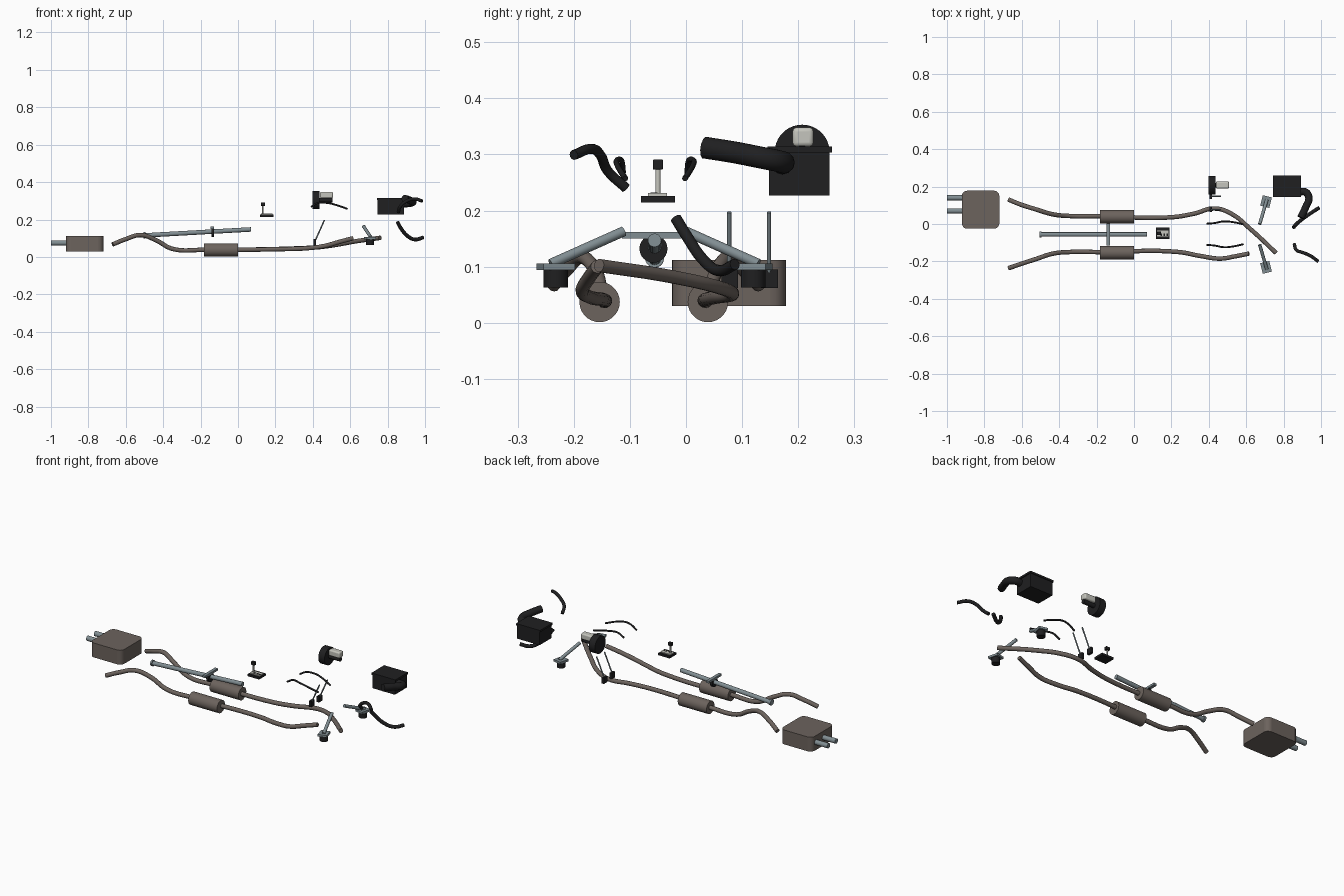
import bpy
from math import radians
from mathutils import Vector

cube = bpy.data.objects.get("Cube")
if cube:
    bpy.data.objects.remove(cube)


def material(name, rgb):
    m = bpy.data.materials.new(name)
    m.use_nodes = True
    color = (*rgb, 1)
    m.diffuse_color = color
    m.node_tree.nodes["Principled BSDF"].inputs["Base Color"].default_value = color
    return m


BROWN = material("exhaust_brown", (0.15, 0.125, 0.11))
STEEL = material("blue_grey_steel", (0.22, 0.27, 0.29))
SILVER = material("pale_metal", (0.56, 0.56, 0.51))
BLACK = material("black_rubber", (0.014, 0.014, 0.015))


def finish(ob, name, mat):
    ob.name = name
    ob.data.materials.clear()
    ob.data.materials.append(mat)
    bpy.ops.object.select_all(action="DESELECT")
    ob.select_set(True)
    bpy.context.view_layer.objects.active = ob
    bpy.ops.object.shade_smooth_by_angle(angle=radians(35))
    return ob


def box(name, lo, hi, mat, turn=0):
    lo, hi = Vector(lo), Vector(hi)
    bpy.ops.mesh.primitive_cube_add(size=1, location=(lo + hi) / 2)
    ob = bpy.context.object
    ob.scale = hi - lo
    bpy.ops.object.transform_apply(location=False, rotation=False, scale=True)
    ob.rotation_euler.z = radians(turn)
    return finish(ob, name, mat)


def rod(name, a, b, radius, mat, sides=20):
    a, b = Vector(a), Vector(b)
    bpy.ops.mesh.primitive_cylinder_add(vertices=sides, radius=radius,
                                        depth=(b - a).length, location=(a + b) / 2)
    ob = bpy.context.object
    ob.rotation_euler = (b - a).to_track_quat("Z", "Y").to_euler()
    return finish(ob, name, mat)


def tube(name, points, radius, mat):
    curve = bpy.data.curves.new(name, "CURVE")
    curve.dimensions = "3D"
    curve.bevel_depth = radius
    curve.bevel_resolution = 4
    curve.resolution_u = 8
    curve.use_fill_caps = True
    spline = curve.splines.new("BEZIER")
    spline.bezier_points.add(len(points) - 1)
    for bp, co in zip(spline.bezier_points, points):
        bp.co = co
        bp.handle_left_type = bp.handle_right_type = "AUTO"
    ob = bpy.data.objects.new(name, curve)
    bpy.context.collection.objects.link(ob)
    bpy.ops.object.select_all(action="DESELECT")
    ob.select_set(True)
    bpy.context.view_layer.objects.active = ob
    bpy.ops.object.convert(target="MESH")
    return finish(bpy.context.object, name, mat)


def bevel(ob, width, segments, vertical_only=False):
    mod = ob.modifiers.new("rounding", "BEVEL")
    mod.width, mod.segments = width, segments
    if vertical_only:
        # round only the upright edges
        weights = ob.data.attributes.new("bevel_weight_edge", "FLOAT", "EDGE")
        for e in ob.data.edges:
            a, b = (ob.data.vertices[i].co for i in e.vertices)
            weights.data[e.index].value = float(abs(a.z - b.z) > 0.01)
        mod.limit_method = "WEIGHT"


# Rear silencer and twin tailpipes
silencer = box("rear_silencer", (-0.92, -0.025, 0.03), (-0.72, 0.178, 0.112), BROWN)
bevel(silencer, 0.028, 5, True)
for side, y in (("left", 0.14), ("right", 0.07)):
    rod(side + "_tailpipe", (-1, y, 0.075), (-0.91, y, 0.075), 0.014, STEEL)

# Two exhaust runs, each with a round resonator
tube("rear_side_exhaust_pipe", [
    (-0.67, 0.13, 0.067), (-0.6, 0.102, 0.095), (-0.52, 0.077, 0.117),
    (-0.44, 0.053, 0.09), (-0.35, 0.043, 0.043), (-0.18, 0.042, 0.038),
    (0.2, 0.036, 0.042), (0.32, 0.055, 0.046), (0.43, 0.083, 0.052),
    (0.52, 0.055, 0.064), (0.62, -0.025, 0.082), (0.76, -0.155, 0.102)], 0.012, BROWN)
tube("front_side_exhaust_pipe", [
    (-0.67, -0.236, 0.067), (-0.6, -0.212, 0.095), (-0.52, -0.186, 0.117),
    (-0.44, -0.16, 0.09), (-0.35, -0.15, 0.043), (-0.18, -0.15, 0.038),
    (0.24, -0.15, 0.042), (0.36, -0.172, 0.046), (0.46, -0.185, 0.058),
    (0.54, -0.173, 0.08), (0.615, -0.158, 0.1)], 0.012, BROWN)
for side, y in (("rear", 0.039), ("front", -0.154)):
    rod(side + "_resonator", (-0.182, y, 0.037), (0, y, 0.037), 0.036, BROWN, 28)

# Drive shaft with centre bearing and crossbar
rod("drive_shaft", (-0.5, -0.056, 0.115), (0.07, -0.056, 0.147), 0.012, STEEL)
rod("shaft_flange", (-0.505, -0.056, 0.115), (-0.495, -0.056, 0.1155), 0.017, STEEL)
rod("centre_bearing", (-0.143, -0.058, 0.132), (-0.129, -0.058, 0.132), 0.025, BLACK, 24)
box("bearing_crossbar", (-0.146, -0.114, 0.15), (-0.128, 0.002, 0.162), STEEL)

# Engine mounts: slanted arm, plate and rubber foot on each side
for side, s in (("rear", 1), ("front", -1)):
    def at(x, y, z):
        return (x, -0.056 + s * y, z)
    rod(side + "_mount_arm", at(0.672, 0.055, 0.163), at(0.71, 0.185, 0.105), 0.009, STEEL)
    x, y, z = at(0.706, 0.176, 0.1)
    box(side + "_mount_plate", (x - 0.025, y - 0.029, z - 0.006),
        (x + 0.025, y + 0.029, z + 0.006), STEEL, -s * 14)
    rod(side + "_mount_foot", (x, y, 0.063), (x, y, 0.096), 0.022, BLACK)

# Gear lever on its base
box("lever_base", (0.117, -0.08, 0.214), (0.19, -0.02, 0.226), BLACK)
box("lever_top_plate", (0.122, -0.068, 0.225), (0.185, -0.034, 0.231), SILVER)
for i in range(3):
    x = 0.142 + i * 0.016
    box("plate_slot", (x, -0.063, 0.23), (x + 0.008, -0.051, 0.2325), BLACK)
rod("lever_stem", (0.133, -0.05, 0.23), (0.133, -0.05, 0.276), 0.0045, SILVER, 14)
knob = box("lever_knob", (0.122, -0.059, 0.273), (0.145, -0.041, 0.291), BLACK)
bevel(knob, 0.002, 2)

# Brake servo with fluid reservoir
rod("brake_servo", (0.397, 0.207, 0.304), (0.436, 0.207, 0.304), 0.049, BLACK, 36)
rod("brake_cylinder", (0.43, 0.207, 0.304), (0.505, 0.207, 0.304), 0.012, BLACK)
tank = box("fluid_reservoir", (0.438, 0.19, 0.314), (0.508, 0.227, 0.348), SILVER)
bevel(tank, 0.007, 3)

# Two pedals
for side, y in (("left", 0.148), ("right", 0.077)):
    rod(side + "_pedal_stem", (0.412, y, 0.085), (0.462, y, 0.197), 0.0038, STEEL, 12)
    box(side + "_pedal_pad", (0.404, y - 0.014, 0.062), (0.418, y + 0.016, 0.095), BLACK)

# Thin mirrored hoses
for side, s in (("rear", 1), ("front", -1)):
    tube(side + "_thin_hose", [
        (x, -0.055 + s * y, z) for x, y, z in (
            (0.39, 0.057, 0.268), (0.43, 0.06, 0.289), (0.48, 0.069, 0.288),
            (0.53, 0.065, 0.276), (0.585, 0.053, 0.257))], 0.005, BLACK)

# Air filter box with lid and intake duct
box("air_box", (0.747, 0.148, 0.227), (0.888, 0.256, 0.306), BLACK)
box("air_box_lid", (0.742, 0.145, 0.303), (0.893, 0.26, 0.314), BLACK)
tube("intake_duct", [
    (0.88, 0.172, 0.284), (0.918, 0.17, 0.287), (0.935, 0.14, 0.293),
    (0.918, 0.09, 0.303), (0.892, 0.034, 0.312)], 0.02, BLACK)

# Coolant hoses
tube("lower_coolant_hose", [
    (0.853, -0.018, 0.186), (0.87, 0.001, 0.155), (0.905, 0.03, 0.113),
    (0.945, 0.058, 0.093), (0.99, 0.087, 0.104)], 0.01, BLACK)
tube("upper_coolant_hose", [
    (0.857, -0.107, 0.24), (0.868, -0.139, 0.27), (0.9, -0.152, 0.298),
    (0.94, -0.168, 0.31), (0.985, -0.2, 0.299)], 0.009, BLACK)
